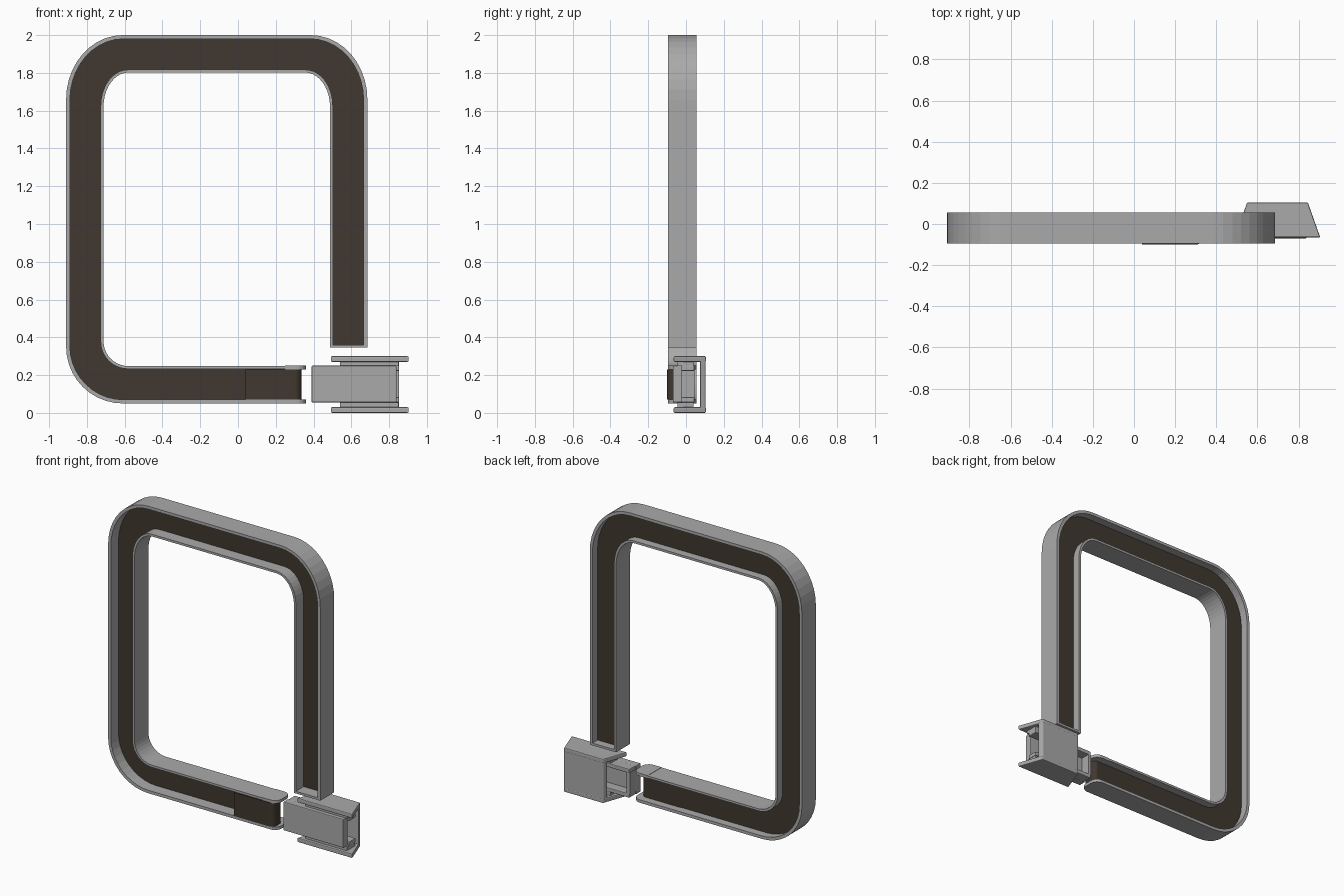
import bpy, bmesh, math

if "Cube" in bpy.data.objects:
    bpy.data.objects.remove(bpy.data.objects["Cube"])

def material(name, col):
    m = bpy.data.materials.new(name)
    m.diffuse_color = (*col, 1)
    m.use_nodes = True
    m.node_tree.nodes["Principled BSDF"].inputs["Base Color"].default_value = m.diffuse_color
    return m

GREY = material("grey_metal", (0.40, 0.40, 0.40))
DARK = material("dark_brown", (0.053, 0.039, 0.029))

def finish(name, bm, mat, bevel=0):
    bmesh.ops.recalc_face_normals(bm, faces=bm.faces)
    me = bpy.data.meshes.new(name)
    bm.to_mesh(me)
    bm.free()
    ob = bpy.data.objects.new(name, me)
    bpy.context.collection.objects.link(ob)
    me.materials.append(mat)
    if bevel:
        b = ob.modifiers.new("bevel", 'BEVEL')
        b.width, b.segments, b.limit_method = bevel, 2, 'ANGLE'
    return ob

def box(name, x0, x1, y0, y1, z0, z1, mat=GREY, bevel=0):
    return prism(name, [(x0, y0), (x1, y0), (x1, y1), (x0, y1)], z0, z1, mat, bevel)

def prism(name, pts, z0, z1, mat=GREY, bevel=0):
    """Extrude an xy outline from z0 to z1."""
    bm = bmesh.new()
    lo = [bm.verts.new((x, y, z0)) for x, y in pts]
    hi = [bm.verts.new((x, y, z1)) for x, y in pts]
    bm.faces.new(lo)
    bm.faces.new(hi)
    n = len(pts)
    for i in range(n):
        j = (i + 1) % n
        bm.faces.new((lo[i], lo[j], hi[j], hi[i]))
    return finish(name, bm, mat, bevel)

def arc(cx, cz, rx, rz, a0, a1, n=10):
    return [(cx + rx * math.cos(math.radians(a0 + (a1 - a0) * i / n)),
             cz + rz * math.sin(math.radians(a0 + (a1 - a0) * i / n))) for i in range(n + 1)]

def outline(d, xend):
    """Open loop path, offset inward by d from the outer edge."""
    l, r, b, t = -0.91 + d, 0.685 - d, 0.05 + d, 2.0 - d
    rx, rz, rb = 0.3 - 0.85 * d, 0.34 - 0.8 * d, 0.3 - 0.85 * d
    return ([(xend, b)] + arc(l + rx, b + rb, rx, rb, 270, 180)
            + arc(l + rx, t - rz, rx, rz, 180, 90)
            + arc(r - rx, t - rz, rx, rz, 90, 0) + [(r, 0.36)])

def strip(name, d0, d1, y0, y1, xend, mat, bevel=0):
    bm = bmesh.new()
    rings = [[bm.verts.new((a[0], y, a[1])), bm.verts.new((a[0], y2, a[1])),
              bm.verts.new((b[0], y2, b[1])), bm.verts.new((b[0], y, b[1]))]
             for a, b in zip(outline(d0, xend), outline(d1, xend))
             for y, y2 in [(y0, y1)]]
    for p, q in zip(rings, rings[1:]):
        for i in range(4):
            j = (i + 1) % 4
            bm.faces.new((p[i], p[j], q[j], q[i]))
    bm.faces.new(rings[0])
    bm.faces.new(rings[-1])
    return finish(name, bm, mat, bevel)

# Frame: two rails with a recessed dark web between them
YF, YB = -0.095, 0.055
strip("outer_rail", 0, 0.02, YF, YB, 0.25, GREY)
strip("inner_rail", 0.183, 0.198, YF, YB, 0.25, GREY)
strip("dark_web", 0.02, 0.183, -0.012, 0.0, 0.25, DARK)
box("leg_end_cap", 0.487, 0.685, YF, YB, 0.345, 0.36)

# Rounded tongues at the end of the bottom leg
r = 0.05
tongue = ([(0.25, YF)] + arc(0.36 - r, YF + r, r, r, -90, 0, 6)
          + arc(0.36 - r, YB - r, r, r, 0, 90, 6) + [(0.25, YB)])
prism("lower_tongue", tongue, 0.05, 0.07)
prism("upper_tongue", tongue, 0.23, 0.25)

# Dark cover block with rounded end
r = 0.035
cover = ([(0.04, -0.1)] + arc(0.335 - r, -0.1 + r, r, r, -90, 0, 6)
         + arc(0.335 - r, 0.004 - r, r, r, 0, 90, 6) + [(0.04, 0.004)])
prism("dark_cover", cover, 0.07, 0.231, DARK)

# Latch body: tray open at the back and at the right end
box("latch_front", 0.39, 0.84, -0.07, -0.02, 0.055, 0.25, GREY, 0.005)
for nm, z0, z1 in (("lower", 0.055, 0.083), ("upper", 0.222, 0.25)):
    box("latch_wall_" + nm, 0.395, 0.853, -0.024, 0.045, z0, z1, GREY, 0.005)
box("latch_left_wall", 0.392, 0.415, -0.024, 0.044, 0.08, 0.225)
for nm, z0, z1 in (("lower", 0.03, 0.056), ("upper", 0.249, 0.27)):
    box("latch_spacer_" + nm, 0.54, 0.85, -0.045, 0.04, z0, z1)

# Tapered C-shaped bracket around the latch
def taper(y):
    t = (y + 0.065) / 0.17
    return 0.49 + 0.06 * t, 0.905 - 0.06 * t

def slab(name, y0, y1, z0, z1):
    (a, b), (c, d) = taper(y0), taper(y1)
    prism(name, [(a, y0), (b, y0), (d, y1), (c, y1)], z0, z1, GREY, 0.006)

slab("bracket_bottom", -0.065, 0.105, 0, 0.03)
slab("bracket_top", -0.065, 0.105, 0.27, 0.3)
slab("bracket_back", 0.075, 0.1045, 0.02, 0.28)
